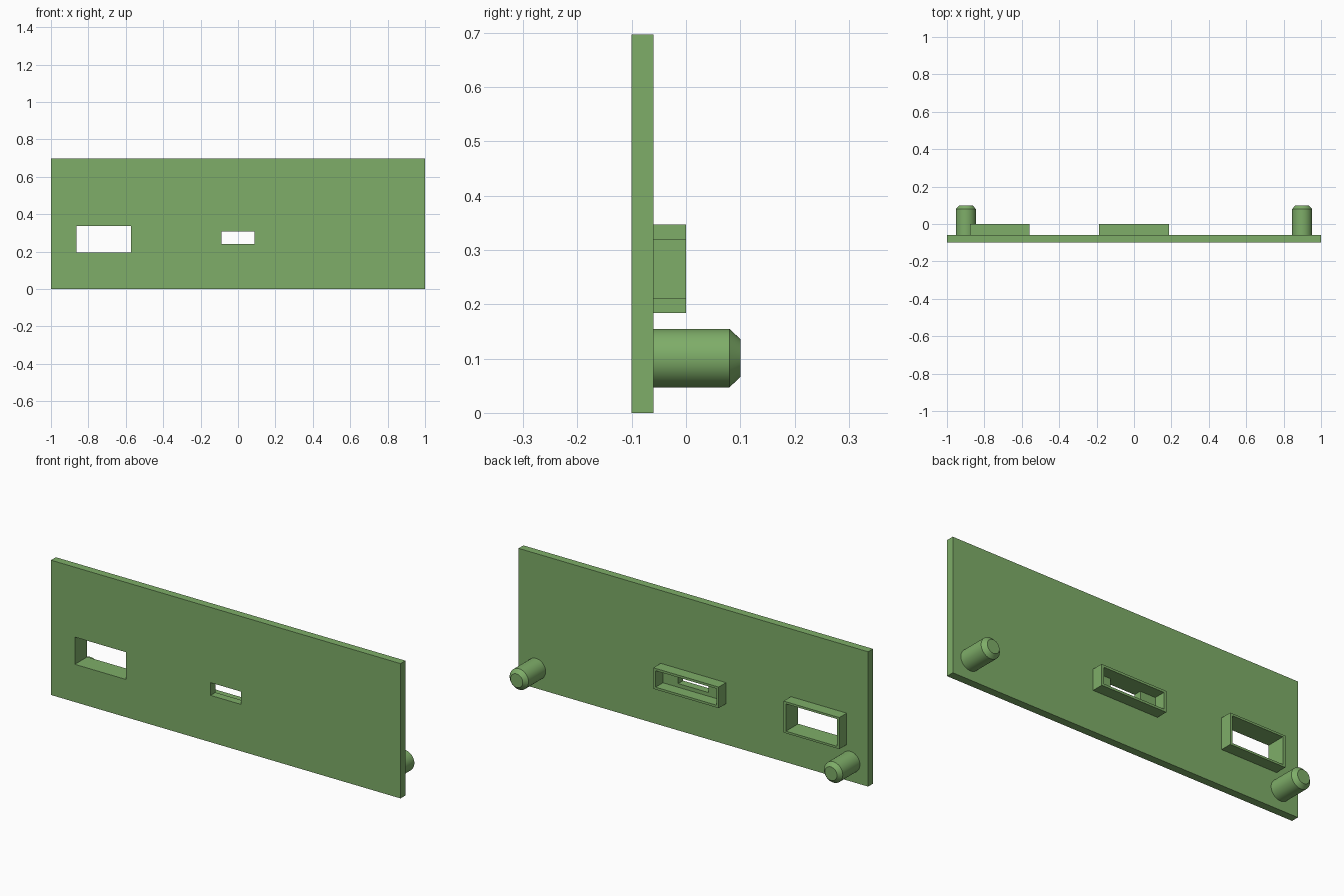
import bpy, bmesh, math
from mathutils import Matrix

if "Cube" in bpy.data.objects:
    bpy.data.objects.remove(bpy.data.objects["Cube"])

green = bpy.data.materials.new("soft green")
green.diffuse_color = (0.21, 0.42, 0.14, 1)
green.use_nodes = True
green.node_tree.nodes["Principled BSDF"].inputs["Base Color"].default_value = green.diffuse_color

BACK = -0.06  # rear surface of the panel


def finish(name, bm):
    bmesh.ops.recalc_face_normals(bm, faces=bm.faces)
    me = bpy.data.meshes.new(name)
    bm.to_mesh(me)
    bm.free()
    me.materials.append(green)
    ob = bpy.data.objects.new(name, me)
    bpy.context.collection.objects.link(ob)
    return ob


def box(name, x0, x1, y0, y1, z0, z1):
    bm = bmesh.new()
    m = Matrix.Translation(((x0 + x1) / 2, (y0 + y1) / 2, (z0 + z1) / 2))
    m = m @ Matrix.Diagonal((x1 - x0, y1 - y0, z1 - z0, 1))
    bmesh.ops.create_cube(bm, size=1, matrix=m)
    return finish(name, bm)


def cut(ob, name, x0, x1, z0, z1):
    """Cut a rectangular opening right through the object along y."""
    cutter = box(name, x0, x1, -0.3, 0.3, z0, z1)
    cutter.hide_render = True
    cutter.hide_set(True)
    mod = ob.modifiers.new(name, 'BOOLEAN')
    mod.operation = 'DIFFERENCE'
    mod.solver = 'EXACT'
    mod.object = cutter


# Panel with its two openings
panel = box("panel", -1, 1, -0.10, BACK, 0, 0.697)
cut(panel, "large_opening_cutter", -0.863, -0.572, 0.195, 0.336)
cut(panel, "small_opening_cutter", -0.087, 0.087, 0.242, 0.308)

# Raised collars behind the openings
large = box("large_collar", -0.877, -0.558, BACK, 0, 0.184, 0.347)
cut(large, "large_collar_cutter", -0.863, -0.572, 0.195, 0.336)
small = box("small_collar", -0.187, 0.187, BACK, 0, 0.211, 0.320)
cut(small, "small_collar_cutter", -0.174, 0.174, 0.223, 0.308)

# Chamfered pegs: a profile of (radius, y) lofted round the y axis
SIDES = 48
for name, x in (("left_peg", -0.899), ("right_peg", 0.899)):
    bm = bmesh.new()
    rings = []
    for r, y in ((0.054, BACK), (0.054, 0.08), (0.035, 0.10)):
        angles = [2 * math.pi * i / SIDES for i in range(SIDES)]
        rings.append([bm.verts.new((x + r * math.cos(a), y, 0.101 + r * math.sin(a)))
                      for a in angles])
    for a, b in zip(rings, rings[1:]):
        for i in range(SIDES):
            j = (i + 1) % SIDES
            bm.faces.new((a[i], a[j], b[j], b[i]))
    bm.faces.new(rings[0])
    bm.faces.new(rings[-1])
    peg = finish(name, bm)
    bpy.ops.object.select_all(action='DESELECT')
    peg.select_set(True)
    bpy.context.view_layer.objects.active = peg
    bpy.ops.object.shade_smooth_by_angle(angle=math.radians(30))
